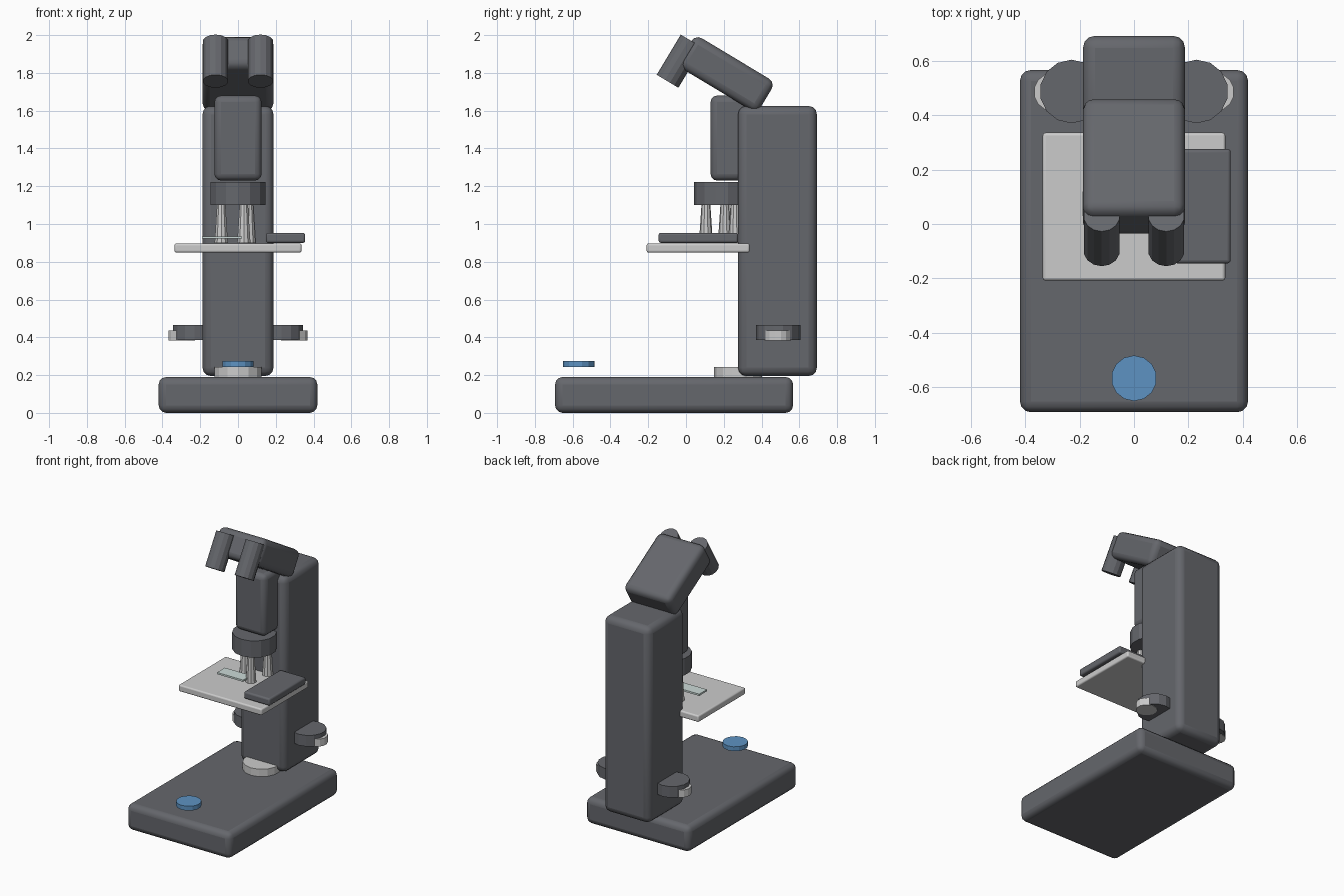
import bpy, math
from mathutils import Vector

if "Cube" in bpy.data.objects:
    bpy.data.objects.remove(bpy.data.objects["Cube"])

TILT = math.radians(-31)


def material(name, rgb):
    m = bpy.data.materials.new(name)
    m.diffuse_color = (*rgb, 1)
    m.use_nodes = True
    m.node_tree.nodes["Principled BSDF"].inputs["Base Color"].default_value = m.diffuse_color
    return m


DARK = material("dark_grey", (0.13, 0.135, 0.15))
LIGHT = material("light_grey", (0.6, 0.6, 0.6))
BLUE = material("blue", (0.11, 0.29, 0.54))
GLASS = material("glass", (0.6, 0.7, 0.68))


def box(name, lo, hi, bevel, mat, tilt=0):
    lo, hi = Vector(lo), Vector(hi)
    bpy.ops.mesh.primitive_cube_add(size=1, location=(lo + hi) / 2)
    o = bpy.context.object
    o.name = name
    o.scale = hi - lo
    bpy.ops.object.transform_apply(location=False, rotation=False, scale=True)
    o.rotation_euler.x = tilt
    o.data.materials.append(mat)
    if bevel:
        b = o.modifiers.new("rounded_edges", 'BEVEL')
        b.width = bevel
        b.segments = 3
        bpy.ops.object.shade_smooth_by_angle(angle=math.radians(40))
    return o


def disc(name, x, y, z0, z1, r0, mat, r1=None, sides=14, tilt=0):
    bpy.ops.mesh.primitive_cone_add(
        vertices=sides, radius1=r0, radius2=r0 if r1 is None else r1,
        depth=z1 - z0, location=(x, y, (z0 + z1) / 2), rotation=(tilt, 0, 0))
    o = bpy.context.object
    o.name = name
    o.data.materials.append(mat)
    return o


# Base, column and body tube
box("base", (-0.42, -0.693, 0), (0.42, 0.567, 0.19), 0.04, DARK)
box("column", (-0.188, 0.275, 0.195), (0.188, 0.693, 1.625), 0.045, DARK)
box("body_tube", (-0.125, 0.13, 1.23), (0.125, 0.39, 1.68), 0.035, DARK)

# Tilted viewing head
box("viewing_head", (-0.188, -0.035, 1.698), (0.188, 0.46, 1.89), 0.04, DARK, TILT)

# Stage, specimen holder and slide
box("stage", (-0.336, -0.208, 0.849), (0.336, 0.336, 0.897), 0.01, LIGHT)
box("slide_holder", (0.148, -0.145, 0.90), (0.356, 0.276, 0.953), 0.012, DARK)
box("glass_slide", (-0.19, 0.03, 0.922), (0.02, 0.12, 0.935), 0, GLASS)

# Nosepiece with three objectives
disc("nosepiece", 0, 0.19, 1.10, 1.222, 0.148, DARK)
for i in range(3):
    a = math.radians(50 + 120 * i)
    disc(f"objective_{i + 1}", 0.09 * math.cos(a), 0.19 + 0.09 * math.sin(a),
         0.90, 1.11, 0.037, LIGHT, r1=0.023, sides=10)

# Mirrored eyepieces and focus knobs
for side, s in (("left", -1), ("right", 1)):
    disc(f"eyepiece_{side}", 0.119 * s, -0.034, 1.738, 1.986, 0.067, DARK, tilt=TILT)
    disc(f"coarse_knob_{side}", 0.23 * s, 0.488, 0.385, 0.466, 0.117, DARK)
    disc(f"fine_knob_{side}", 0.298 * s, 0.486, 0.382, 0.436, 0.071, LIGHT)

# Lamp and blue filter
disc("lamp_housing", 0, 0.275, 0.19, 0.244, 0.127, LIGHT)
disc("blue_filter", 0, -0.568, 0.244, 0.276, 0.084, BLUE)
